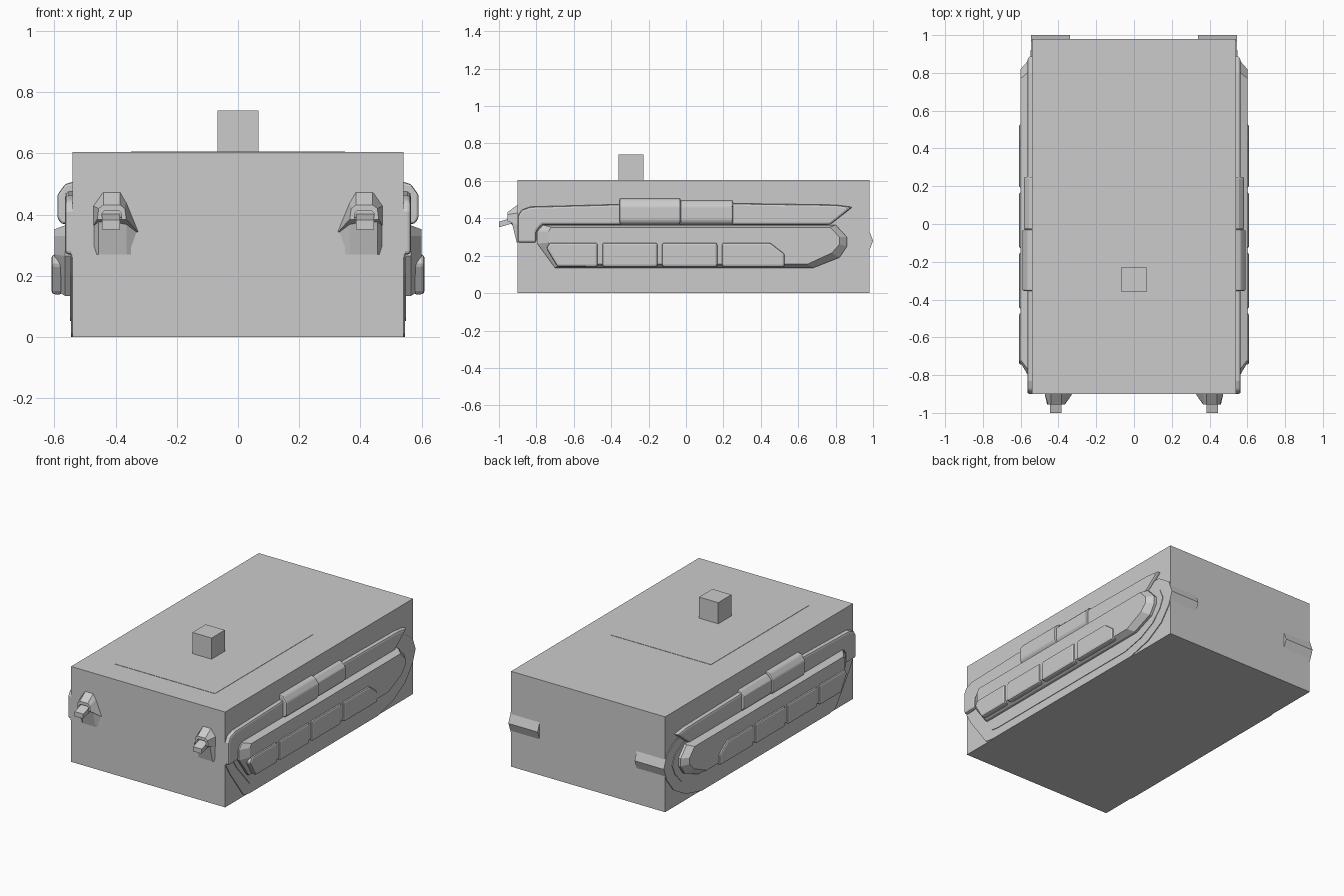
import bpy, bmesh

if "Cube" in bpy.data.objects:
    bpy.data.objects.remove(bpy.data.objects["Cube"])

grey = bpy.data.materials.new("plain grey")
grey.use_nodes = True
TONE = (0.6, 0.6, 0.6, 1)
grey.diffuse_color = TONE
grey.node_tree.nodes["Principled BSDF"].inputs["Base Color"].default_value = TONE


def loft(name, rings, mirror=False, bevel=0):
    """Skin a stack of equal-length rings and cap both ends."""
    bm = bmesh.new()
    loops = [[bm.verts.new(p) for p in ring] for ring in rings]
    n = len(loops[0])
    for a, b in zip(loops, loops[1:]):
        for i in range(n):
            j = (i + 1) % n
            bm.faces.new((a[i], a[j], b[j], b[i]))
    bm.faces.new(loops[0][::-1])
    bm.faces.new(loops[-1])
    bmesh.ops.recalc_face_normals(bm, faces=bm.faces)
    mesh = bpy.data.meshes.new(name)
    bm.to_mesh(mesh)
    bm.free()
    mesh.materials.append(grey)
    obj = bpy.data.objects.new(name, mesh)
    bpy.context.collection.objects.link(obj)
    if bevel:
        mod = obj.modifiers.new("soft edges", 'BEVEL')
        mod.width, mod.segments, mod.limit_method = bevel, 2, 'ANGLE'
    if mirror:
        obj.modifiers.new("other side", 'MIRROR')
    return obj


def box(name, x0, x1, y0, y1, z0, z1, **kw):
    rings = [[(x0, y0, z), (x1, y0, z), (x1, y1, z), (x0, y1, z)] for z in (z0, z1)]
    return loft(name, rings, **kw)


def side_prism(name, outline, x0, x1, **kw):
    """Extrude a (y, z) outline sideways."""
    return loft(name, [[(x, y, z) for y, z in outline] for x in (x0, x1)], mirror=True, **kw)


# Hull, roof panel and the small block on the roof
box("hull", -0.54, 0.54, -0.9, 0.98, 0, 0.604)
box("roof_panel", -0.35, 0.35, -0.73, 0.25, 0.6, 0.606)
box("roof_block", -0.067, 0.067, -0.36, -0.227, 0.6, 0.74)

# Tracks: thin side face, with rounded end showing at the rear
track = [(-0.9, 0.27), (-0.86, 0.2), (-0.72, 0.01), (-0.66, 0), (0.62, 0), (0.78, 0.04),
         (0.9, 0.11), (0.97, 0.2), (1.0, 0.28), (0.97, 0.36), (0.88, 0.42), (-0.8, 0.42), (-0.9, 0.36)]
side_prism("track", track, 0.34, 0.545)
inner = [(y * 0.92, 0.24 + (z - 0.24) * 0.78) for y, z in track]
side_prism("track_inner_panel", inner, 0.5, 0.549)

# Fender above the track, ending in a point at the rear
fender = [(-0.9, 0.27), (-0.9, 0.41), (-0.88, 0.445), (-0.83, 0.462), (-0.35, 0.475), (0.25, 0.48),
          (0.8, 0.472), (0.89, 0.46), (0.77, 0.365), (-0.77, 0.365), (-0.8, 0.33), (-0.8, 0.27)]
side_prism("fender", fender, 0.52, 0.565, bevel=0.012)

# Two stowage bins on each fender
for name, y0, y1, out in (("front_bin", -0.355, -0.03, 0.59), ("rear_bin", -0.03, 0.25, 0.582)):
    top = 0.51 if name == "front_bin" else 0.5
    section = [(0.52, 0.37), (out - 0.012, 0.37), (out, 0.39), (out, 0.465), (out - 0.025, top - 0.01), (0.53, top)]
    loft(name, [[(x, y, z) for x, z in section] for y in (y0, y1)], mirror=True, bevel=0.008)

# Side armour with sloping ends
base = [(-0.795, 0.33), (-0.765, 0.365), (0.8, 0.365), (0.86, 0.3), (0.86, 0.25),
        (0.82, 0.19), (0.68, 0.135), (-0.7, 0.135), (-0.795, 0.265)]
face = [(-0.735, 0.33), (-0.72, 0.352), (0.77, 0.352), (0.82, 0.3), (0.82, 0.26),
        (0.78, 0.215), (0.65, 0.155), (-0.67, 0.155), (-0.735, 0.27)]
loft("side_armour", [[(x, y, z) for y, z in ring] for x, ring in
                     ((0.53, base), (0.565, base), (0.6, face))], mirror=True)

# Row of raised blocks along the lower armour
cuts = (-0.72, -0.46, -0.14, 0.18, 0.54)
for i in range(4):
    a, b = cuts[i] + 0.012, cuts[i + 1] - 0.012
    if i == 3:
        outline = [(a, 0.14), (a, 0.27), (0.45, 0.27), (b, 0.21), (b, 0.14)]
    elif i == 0:
        outline = [(a + 0.02, 0.14), (a - 0.04, 0.24), (a - 0.02, 0.27), (b, 0.27), (b, 0.14)]
    else:
        outline = [(a, 0.14), (a, 0.27), (b, 0.27), (b, 0.14)]
    side_prism("armour_block_%d" % (i + 1), outline, 0.57, 0.61, bevel=0.012)

# Lamps: hooded housing, recessed skirt and a tilted stub
skirt_back = [(0.32, -0.89, 0.27), (0.475, -0.89, 0.27), (0.475, -0.89, 0.41), (0.32, -0.89, 0.335)]
skirt_front = [(0.365, -0.905, 0.27), (0.455, -0.905, 0.27), (0.455, -0.935, 0.39), (0.365, -0.935, 0.39)]
loft("lamp_skirt", [skirt_back, skirt_front], mirror=True)
hood_back = [(0.32, 0.335), (0.365, 0.445), (0.385, 0.48), (0.44, 0.48), (0.475, 0.43), (0.475, 0.36)]
hood_front = [(0.365, 0.385), (0.37, 0.42), (0.385, 0.432), (0.44, 0.432), (0.455, 0.42), (0.46, 0.385)]
hood_mouth = [(0.38, 0.385), (0.38, 0.405), (0.39, 0.413), (0.435, 0.413), (0.445, 0.405), (0.445, 0.385)]
loft("lamp_hood", [[(x, y, z) for x, z in ring] for y, ring in
                   ((-0.89, hood_back), (-0.955, hood_front), (-0.955, hood_mouth), (-0.93, hood_mouth))], mirror=True)
stub = [(0.385, 0.345), (0.445, 0.345), (0.445, 0.375), (0.385, 0.375)]
loft("lamp_stub", [[(x, y, z + dz) for x, z in stub] for y, dz in ((-0.92, 0.03), (-1.0, 0.007))], mirror=True)
